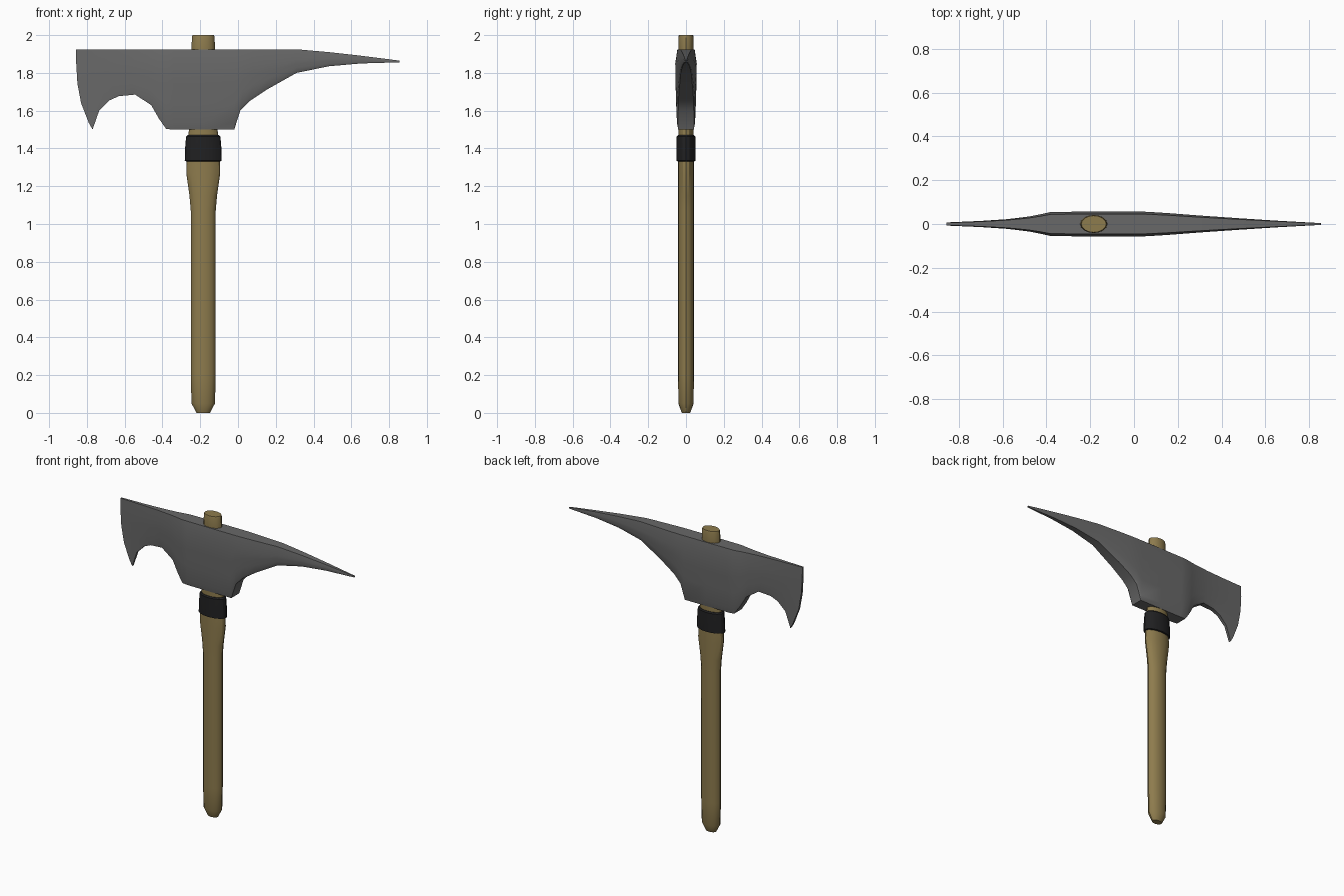
import bpy, bmesh, math

CX = -0.184  # handle axis


def material(name, rgb):
    m = bpy.data.materials.new(name)
    m.diffuse_color = (*rgb, 1)
    return m


def loft(name, rings, mat=None, angle=30):
    """Skin a list of closed rings and cap both ends."""
    bm = bmesh.new()
    vr = [[bm.verts.new(p) for p in ring] for ring in rings]
    n = len(rings[0])
    for a, b in zip(vr, vr[1:]):
        for i in range(n):
            j = (i + 1) % n
            bm.faces.new((a[i], a[j], b[j], b[i]))
    bm.faces.new(vr[0])
    bm.faces.new(vr[-1])
    bmesh.ops.recalc_face_normals(bm, faces=bm.faces)
    me = bpy.data.meshes.new(name)
    bm.to_mesh(me)
    bm.free()
    ob = bpy.data.objects.new(name, me)
    bpy.context.collection.objects.link(ob)
    if mat:
        me.materials.append(mat)
    bpy.ops.object.select_all(action='DESELECT')
    ob.select_set(True)
    bpy.context.view_layer.objects.active = ob
    bpy.ops.object.shade_smooth_by_angle(angle=math.radians(angle))
    return ob


def ellipse(z, rx, ry, n=16):
    return [(CX + rx * math.cos(2 * math.pi * i / n),
             ry * math.sin(2 * math.pi * i / n), z) for i in range(n)]


def interp(table, x):
    for (x0, y0), (x1, y1) in zip(table, table[1:]):
        if x <= x1:
            return y0 + (y1 - y0) * max(0, x - x0) / (x1 - x0)
    return table[-1][1]


wood = material("wood", (0.27, 0.20, 0.075))
black = material("black_wrap", (0.015, 0.015, 0.016))
steel = material("steel", (0.14, 0.14, 0.14))

# Wooden handle, flared under the head
loft("handle", [ellipse(*s) for s in (
    (0, 0.036, 0.022), (0.012, 0.042, 0.027), (0.05, 0.062, 0.04),
    (0.2, 0.066, 0.042), (1.07, 0.066, 0.042), (1.15, 0.073, 0.042),
    (1.27, 0.09, 0.042), (1.34, 0.088, 0.042), (1.47, 0.078, 0.041),
    (1.55, 0.073, 0.041), (1.93, 0.062, 0.041), (1.99, 0.06, 0.041),
    (2.0, 0.057, 0.038))], wood)

# Dark collar
loft("collar", [ellipse(*s) for s in (
    (1.332, 0.09, 0.044), (1.335, 0.098, 0.05), (1.39, 0.097, 0.05),
    (1.462, 0.091, 0.049), (1.47, 0.084, 0.043))], black)

# Axe and pick head: columns of (top x, top z, bottom x, bottom z)
columns = [(-0.857, 1.925, -0.77, 1.50), (-0.83, 1.925, -0.735, 1.60),
           (-0.78, 1.925, -0.68, 1.655), (-0.70, 1.925, -0.63, 1.677),
           (-0.58, 1.925, -0.545, 1.685), (-0.48, 1.925, -0.46, 1.63),
           (-0.43, 1.925, -0.42, 1.56), (-0.38, 1.925, -0.38, 1.503),
           (-0.34, 1.925, -0.34, 1.50), (-0.18, 1.925, -0.18, 1.50),
           (-0.02, 1.925, -0.02, 1.50), (0.03, 1.925, 0.012, 1.60),
           (0.08, 1.925, 0.06, 1.65), (0.16, 1.925, 0.15, 1.71),
           (0.31, 1.925, 0.31, 1.80), (0.48, 1.91, 0.48, 1.835),
           (0.65, 1.891, 0.65, 1.85), (0.855, 1.865, 0.855, 1.856)]
thickness = [(-0.86, 0.007), (-0.7, 0.014), (-0.55, 0.024), (-0.46, 0.037),
             (-0.38, 0.055), (-0.2, 0.057), (0.04, 0.057), (0.14, 0.051),
             (0.31, 0.038), (0.6, 0.018), (0.855, 0.004)]


def head_ring(xt, zt, xb, zb):
    h = zt - zb
    ridge = min(0.075, 0.45 * h) / h
    rows = [(0, 0.80), (ridge, 1.0)]
    rows += [(ridge + (1 - ridge) * k, w) for k, w in
             ((0.3, 0.97), (0.6, 0.92), (0.9, 0.84), (1.0, 0.72))]
    side = []
    for t, w in rows:
        x = xt + (xb - xt) * t ** 3
        side.append((x, interp(thickness, x) * w, zt - h * t))
    return side + [(x, -y, z) for x, y, z in reversed(side)]


loft("pick_axe_head", [head_ring(*c) for c in columns], steel, 35)
